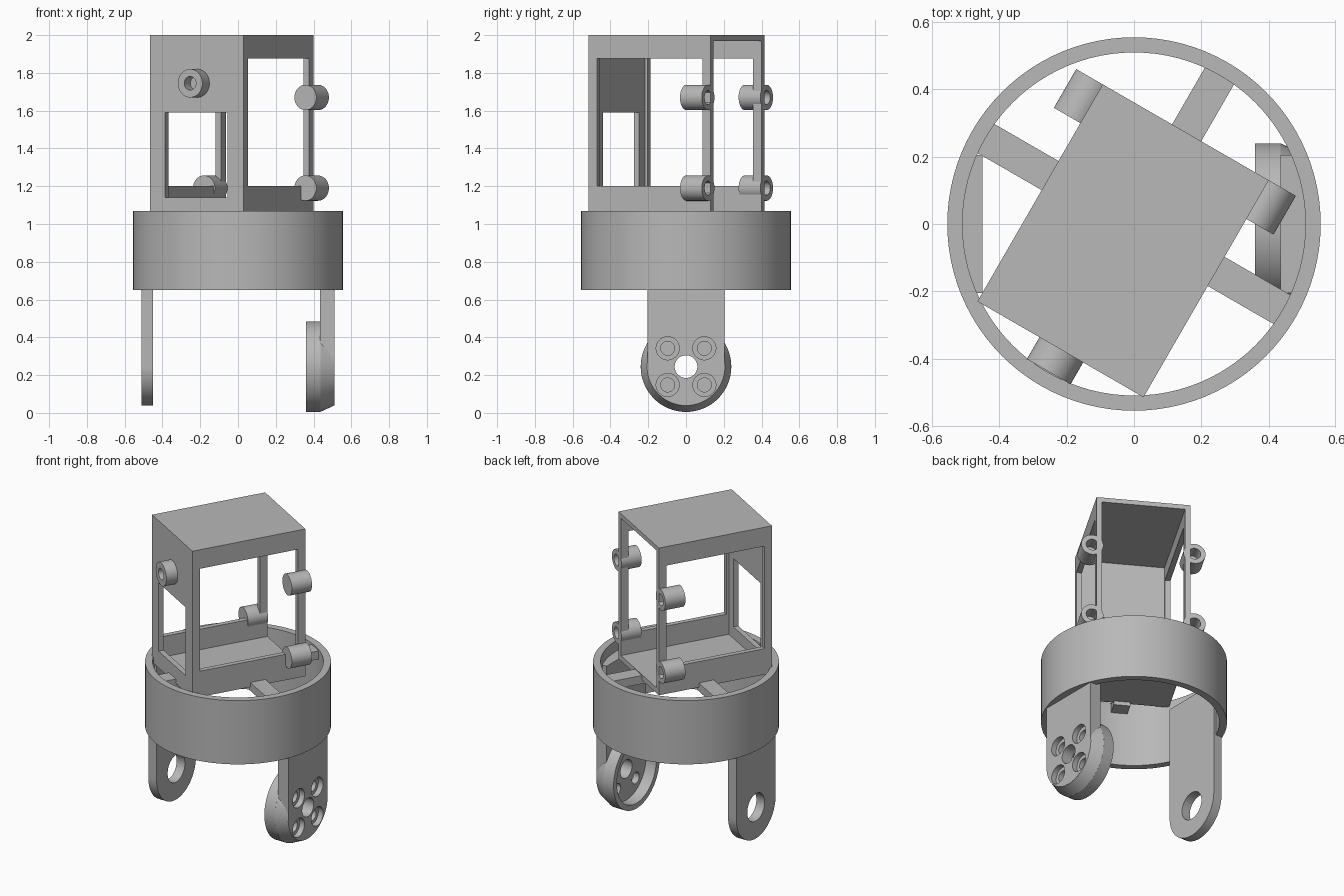
import bpy, bmesh, math
from mathutils import Matrix, Vector

if "Cube" in bpy.data.objects:
    bpy.data.objects.remove(bpy.data.objects["Cube"])

grey = bpy.data.materials.new("plain_grey")
grey.diffuse_color = (0.48, 0.48, 0.48, 1)
grey.use_nodes = True
grey.node_tree.nodes["Principled BSDF"].inputs["Base Color"].default_value = grey.diffuse_color
TURN = Matrix.Rotation(math.radians(-30), 4, 'Z')   # the housing is turned on the ring


def make(name, bm, mat=Matrix()):
    bmesh.ops.recalc_face_normals(bm, faces=bm.faces)
    me = bpy.data.meshes.new(name)
    bm.to_mesh(me)
    bm.free()
    me.transform(mat)
    me.materials.append(grey)
    ob = bpy.data.objects.new(name, me)
    bpy.context.collection.objects.link(ob)
    return ob


def block(name, x, y, z, mat=Matrix()):
    bm = bmesh.new()
    bmesh.ops.create_cube(bm, size=1)
    for v in bm.verts:
        v.co = Vector([(r[0] + r[1]) / 2 + c * (r[1] - r[0]) for r, c in zip((x, y, z), v.co)])
    return make(name, bm, mat)


def rod(name, r1, r2, start, end, mat=Matrix(), n=48):
    """Cylinder or cone between two points."""
    a, b = Vector(start), Vector(end)
    bm = bmesh.new()
    bmesh.ops.create_cone(bm, cap_ends=True, segments=n, radius1=r1, radius2=r2, depth=(b - a).length)
    m = Matrix.Translation((a + b) / 2) @ (b - a).to_track_quat('Z', 'Y').to_matrix().to_4x4()
    return make(name, bm, mat @ m)


def combine(ob, others, op='DIFFERENCE'):
    for o in others:
        m = ob.modifiers.new("bool", 'BOOLEAN')
        m.operation, m.object, m.solver = op, o, 'EXACT'
    dg = bpy.context.evaluated_depsgraph_get()
    me = bpy.data.meshes.new_from_object(ob.evaluated_get(dg))
    ob.modifiers.clear()
    ob.data = me
    for o in others:
        bpy.data.objects.remove(o)
    return ob


def smooth(ob):
    bpy.ops.object.select_all(action='DESELECT')
    ob.select_set(True)
    bpy.context.view_layer.objects.active = ob
    bpy.ops.object.shade_smooth_by_angle(angle=math.radians(25))


# Ring
ring = rod("ring", 0.555, 0.555, (0, 0, 0.65), (0, 0, 1.07), n=96)
combine(ring, [rod("cut", 0.51, 0.51, (0, 0, 0.5), (0, 0, 1.2), n=96)])
smooth(ring)

# Housing: open-backed box with windows in the front and both sides
X0, X1, Y0, Y1, T = -0.288, 0.282, -0.432, 0.313, 0.033
box = block("housing", (X0, X1), (Y0, Y1), (1.03, 2.0), TURN)
combine(box, [
    block("cut", (X0 + T, X1 - T), (Y0 + T, 1), (1.065, 1.97), TURN),
    block("cut", (-1, 1), (Y0 + 0.05, Y1 - 0.05), (1.2, 1.875), TURN),
    block("cut", (X0 + 0.092, X0 + 0.474), (-1, 0), (1.14, 1.59), TURN),
])

# Spokes joining the housing to the ring
for name, x, y in (("back_spoke", (-0.05, 0.05), (Y1 - 0.02, 0.53)),
                   ("front_spoke", (-0.05, 0.05), (-0.53, Y0 + 0.02)),
                   ("left_spoke", (-0.53, X0 + 0.02), (-0.05, 0.05)),
                   ("right_spoke", (X1 - 0.02, 0.53), (-0.05, 0.05))):
    block(name, x, y, (1.005, 1.06), TURN)

# Screw bosses with blind holes
for side, x in (("left", -0.312), ("right", 0.308)):
    for level, z in (("upper", 1.67), ("lower", 1.19)):
        boss = rod(f"{level}_{side}_boss", 0.067, 0.067, (x, 0.18, z), (x, Y1, z), TURN)
        combine(boss, [rod("cut", 0.037, 0.037, (x, 0.22, z), (x, 0.5, z), TURN)])
        smooth(boss)
boss = rod("front_boss", 0.075, 0.075, (0, Y0 + 0.01, 1.745), (0, -0.507, 1.745), TURN)
combine(boss, [rod("cut", 0.036, 0.036, (0, Y0 - 0.01, 1.745), (0, -0.7, 1.745), TURN)])
smooth(boss)


# Legs with rounded feet
ZC, LEG_TOP = 0.245, 1.0


def leg(name, x0, x1):
    bm = bmesh.new()
    pts = [(0.205 * math.cos(a), ZC + 0.205 * math.sin(a))
           for a in [math.pi + math.pi * i / 32 for i in range(33)]]
    pts += [(0.205, LEG_TOP), (-0.205, LEG_TOP)]
    f = bm.faces.new([bm.verts.new((x0, y, z)) for y, z in pts])
    r = bmesh.ops.extrude_face_region(bm, geom=[f])
    bmesh.ops.translate(bm, vec=(x1 - x0, 0, 0),
                        verts=[v for v in r['geom'] if isinstance(v, bmesh.types.BMVert)])
    return make(name, bm)


def xrod(r1, r2, x0, x1, y=0, z=ZC):
    return rod("part", r1, r2, (x0, y, z), (x1, y, z), n=64)


left = leg("left_leg", -0.51, -0.45)
combine(left, [xrod(0.09, 0.09, -0.7, -0.3)])
smooth(left)

# Right leg carries a hollow, chamfered servo cup with counterbored holes
right = leg("right_leg", 0.435, 0.51)
combine(right, [xrod(0.24, 0.206, 0.435, 0.5095)], 'UNION')
holes = [xrod(0.06, 0.06, 0.3, 0.7)]
for sy in (-1, 1):
    for sz in (-1, 1):
        y, z = sy * 0.097, ZC + sz * 0.097
        holes += [xrod(0.037, 0.037, 0.3, 0.7, y, z), xrod(0.061, 0.061, 0.475, 0.7, y, z)]
combine(right, holes)
smooth(right)
cup = xrod(0.24, 0.24, 0.36, 0.436)
cup.name = "cup_rim"
combine(cup, [xrod(0.205, 0.205, 0.3, 0.5)])
smooth(cup)
